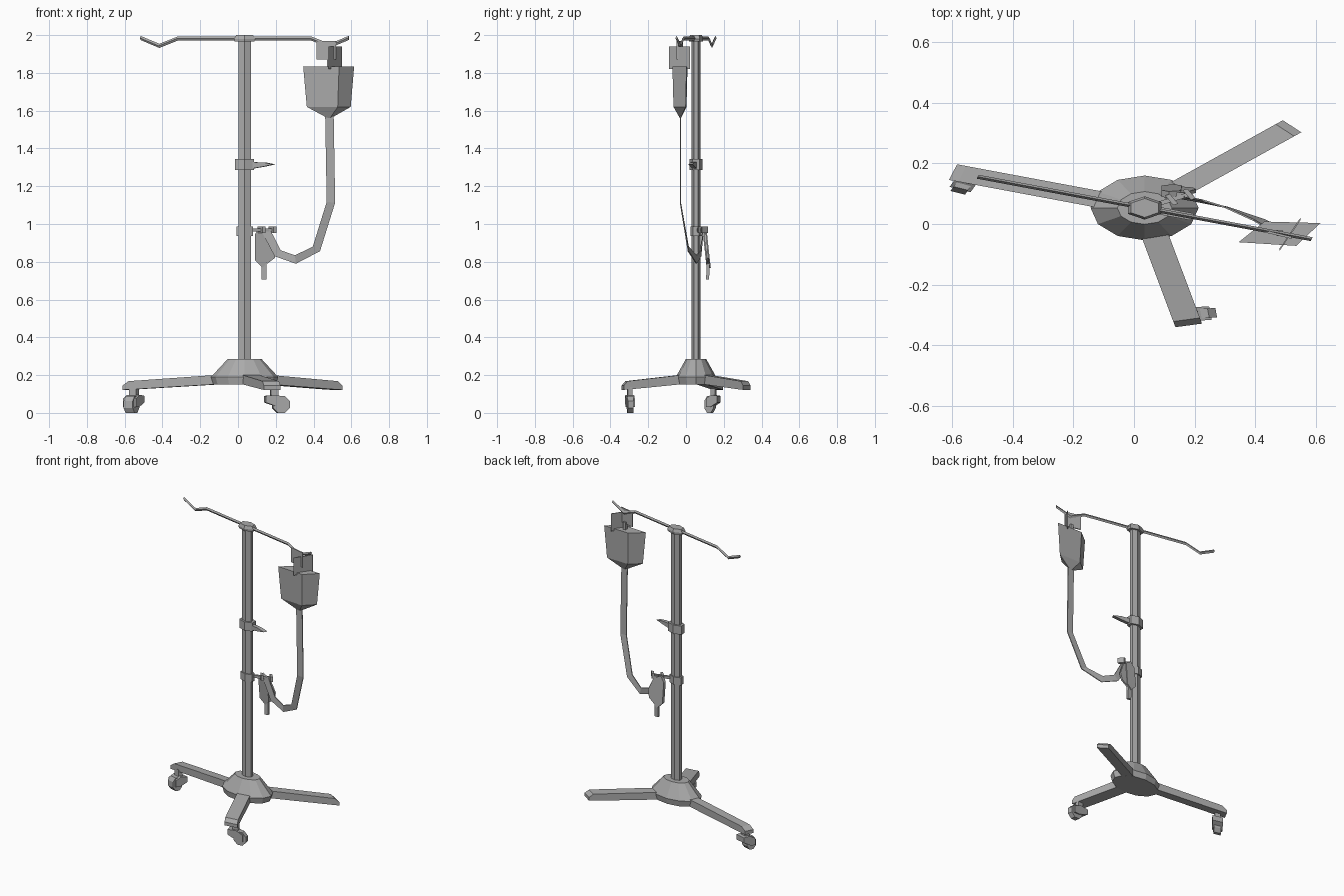
import bpy, bmesh
from math import pi, radians, cos, sin
from mathutils import Matrix, Vector

cube = bpy.data.objects.get("Cube")
if cube:
    bpy.data.objects.remove(cube)

# One plain material
GREY = (0.4, 0.4, 0.4, 1)
grey = bpy.data.materials.new("plain grey")
grey.use_nodes = True
grey.diffuse_color = GREY
grey.node_tree.nodes["Principled BSDF"].inputs["Base Color"].default_value = GREY

# The stand is flattened in depth and turned about its pole
STAND = Matrix.Translation((0.035, 0.053, 0)) @ Matrix.Diagonal((1, 0.6, 1, 1))
TURN = STAND @ Matrix.Rotation(radians(-17.3), 4, 'Z')
WORLD = Matrix.Identity(4)


def finish(name, bm, matrix):
    bmesh.ops.transform(bm, matrix=matrix, verts=bm.verts)
    bmesh.ops.recalc_face_normals(bm, faces=bm.faces)
    mesh = bpy.data.meshes.new(name)
    bm.to_mesh(mesh)
    bm.free()
    mesh.materials.append(grey)
    obj = bpy.data.objects.new(name, mesh)
    bpy.context.collection.objects.link(obj)
    return obj


def loft(name, rings, matrix):
    """Skin a list of equal-length point rings and cap both ends."""
    bm = bmesh.new()
    loops = [[bm.verts.new(p) for p in ring] for ring in rings]
    n = len(loops[0])
    for a, b in zip(loops, loops[1:]):
        for i in range(n):
            j = (i + 1) % n
            bm.faces.new((a[i], a[j], b[j], b[i]))
    bm.faces.new(loops[0])
    bm.faces.new(loops[-1])
    return finish(name, bm, matrix)


def turned(name, profile, sides, matrix, start=pi / 2):
    """Faceted column from (radius, height) pairs."""
    rings = [[(r * cos(start + 2 * pi * i / sides), r * sin(start + 2 * pi * i / sides), z)
              for i in range(sides)] for r, z in profile]
    return loft(name, rings, matrix)


def slab(name, outline, width, matrix):
    """Extrude an (x, z) outline sideways, centred on y = 0."""
    return loft(name, [[(x, s * width / 2, z) for x, z in outline] for s in (-1, 1)], matrix)


def box(name, size, centre, matrix):
    bm = bmesh.new()
    bmesh.ops.create_cube(bm, size=1)
    bmesh.ops.transform(bm, verts=bm.verts,
                        matrix=Matrix.Translation(centre) @ Matrix.Diagonal((*size, 1)))
    return finish(name, bm, matrix)


def ribbon(name, path, width, thick):
    """Flat strip that bends in the x-z plane."""
    pts = [Vector(p) for p in path]
    rings = []
    for i, p in enumerate(pts):
        d = pts[min(i + 1, len(pts) - 1)] - pts[max(i - 1, 0)]
        side = Vector((d.z, 0, -d.x)).normalized() * width / 2
        out = Vector((0, thick / 2, 0))
        rings.append([p + side + out, p - side + out, p - side - out, p + side - out])
    return loft(name, rings, WORLD)


# Pole, collars and base
turned("pole", [(0.038, 0.2), (0.038, 1.99)], 6, STAND)
turned("top_collar", [(0.06, 1.965), (0.064, 1.98), (0.052, 2.0)], 6, STAND)
turned("middle_collar", [(0.058, 1.285), (0.058, 1.344)], 6, STAND)
turned("lower_collar", [(0.05, 0.937), (0.05, 0.988)], 6, STAND)
turned("base_hub", [(0.165, 0.15), (0.178, 0.19), (0.09, 0.285)], 12, STAND)

# Three legs, two of which carry casters
leg_side = [(0.08, 0.155), (0.08, 0.205), (0.63, 0.168), (0.662, 0.145), (0.662, 0.122), (0.6, 0.125)]
for name, angle, has_caster in (("right", 180, True), ("front", -60, True), ("left", 60, False)):
    leg = TURN @ Matrix.Rotation(radians(angle), 4, 'Z')
    slab(name + "_leg", leg_side, 0.09, leg)
    if has_caster:
        swivel = leg @ Matrix.Translation((0.605, 0.025, 0)) @ Matrix.Rotation(radians(84), 4, 'Z')
        box(name + "_caster_stem", (0.04, 0.04, 0.06), (0, 0, 0.108), swivel)
        slab(name + "_caster_fork",
             [(-0.05, 0.09), (0.01, 0.096), (0.06, 0.075), (0.06, 0.03), (0.02, 0.03), (-0.05, 0.055)],
             0.075, swivel)
        wheel = [(0.035 + 0.048 * cos(pi * i / 4 + pi / 8), 0.044 + 0.048 * sin(pi * i / 4 + pi / 8))
                 for i in range(8)]
        slab(name + "_caster_wheel", wheel, 0.052, swivel)

# Top bar with dipped hooks, mirrored about the pole
half_bar = [(0, 1.982), (0.37, 1.982), (0.473, 1.943), (0.577, 1.985)]
bar_path = [(-x, z) for x, z in half_bar[:0:-1]] + half_bar
loft("top_bar", [[(x, -0.011, z), (x, 0, z + 0.011), (x, 0.011, z), (x, 0, z - 0.011)]
                 for x, z in bar_path], TURN)

# Tapered clamp handle
slab("clamp_handle", [(0.01, 1.288), (0.01, 1.328), (0.11, 1.326), (0.165, 1.316), (0.11, 1.304)],
     0.04, TURN)

# Fluid bag: skewed four-sided pouch tapering to its outlet
corners = [(0.345, -0.06), (0.43, 0.008), (0.615, 0.003), (0.535, -0.072)]
mid = (0.484, -0.03)
loft("fluid_bag", [[(mid[0] + (x - mid[0]) * s, mid[1] + (y - mid[1]) * s, z) for x, y in corners]
                   for s, z in ((1, 1.835), (0.86, 1.62), (0.06, 1.56))], WORLD)


def tag(name, x0, x1, y0, y1, z0, z1):
    """Thin upright plate running diagonally between two plan points."""
    ends = [(x0, y0), (x1, y1)]
    return loft(name, [[(x, y - 0.004, z0), (x, y + 0.004, z0), (x, y + 0.004, z1),
                        (x, y - 0.004, z1)] for x, y in ends], WORLD)


# Hanger plates between the bag and the bar hook
tag("hanger_upper_plate", 0.415, 0.52, -0.02, -0.045, 1.87, 1.97)
tag("hanger_lower_plate", 0.48, 0.55, -0.085, 0.018, 1.82, 1.94)
box("hanger_stem", (0.02, 0.02, 0.07), (0.48, -0.03, 1.85), WORLD)

# Flat tube looping from the bag to the bracket
ribbon("tube", [(0.484, -0.03, 1.58), (0.492, -0.03, 1.115), (0.415, 0.012, 0.868),
                (0.304, 0.055, 0.812), (0.21, 0.078, 0.845), (0.145, 0.09, 0.97)], 0.045, 0.006)

# Bracket arm with two prongs
bracket = STAND @ Matrix.Rotation(radians(27), 4, 'Z')
box("bracket_arm", (0.14, 0.022, 0.018), (0.105, 0, 0.968), bracket)
for i, x in enumerate((0.1, 0.165)):
    box(f"bracket_prong_{i + 1}", (0.018, 0.06, 0.035), (x, 0, 0.97), bracket)

# Hanging drip chamber and its nozzle
lean = Matrix.Translation((0, 0.098, 0)) @ Matrix.Shear('XY', 4, (0, 0))
lean[1][2] = -0.11
lean[1][3] += 0.11 * 0.97
slab("drip_chamber", [(0.09, 0.945), (0.115, 0.985), (0.155, 0.96), (0.158, 0.8), (0.13, 0.768), (0.09, 0.808)],
     0.022, lean)
ribbon("chamber_nozzle", [(0.138, 0.118, 0.79), (0.138, 0.114, 0.705)], 0.026, 0.016)
slab("clip_wing", [(0.14, 0.975), (0.165, 0.97), (0.205, 0.87), (0.195, 0.82), (0.155, 0.79)],
     0.012, lean)
